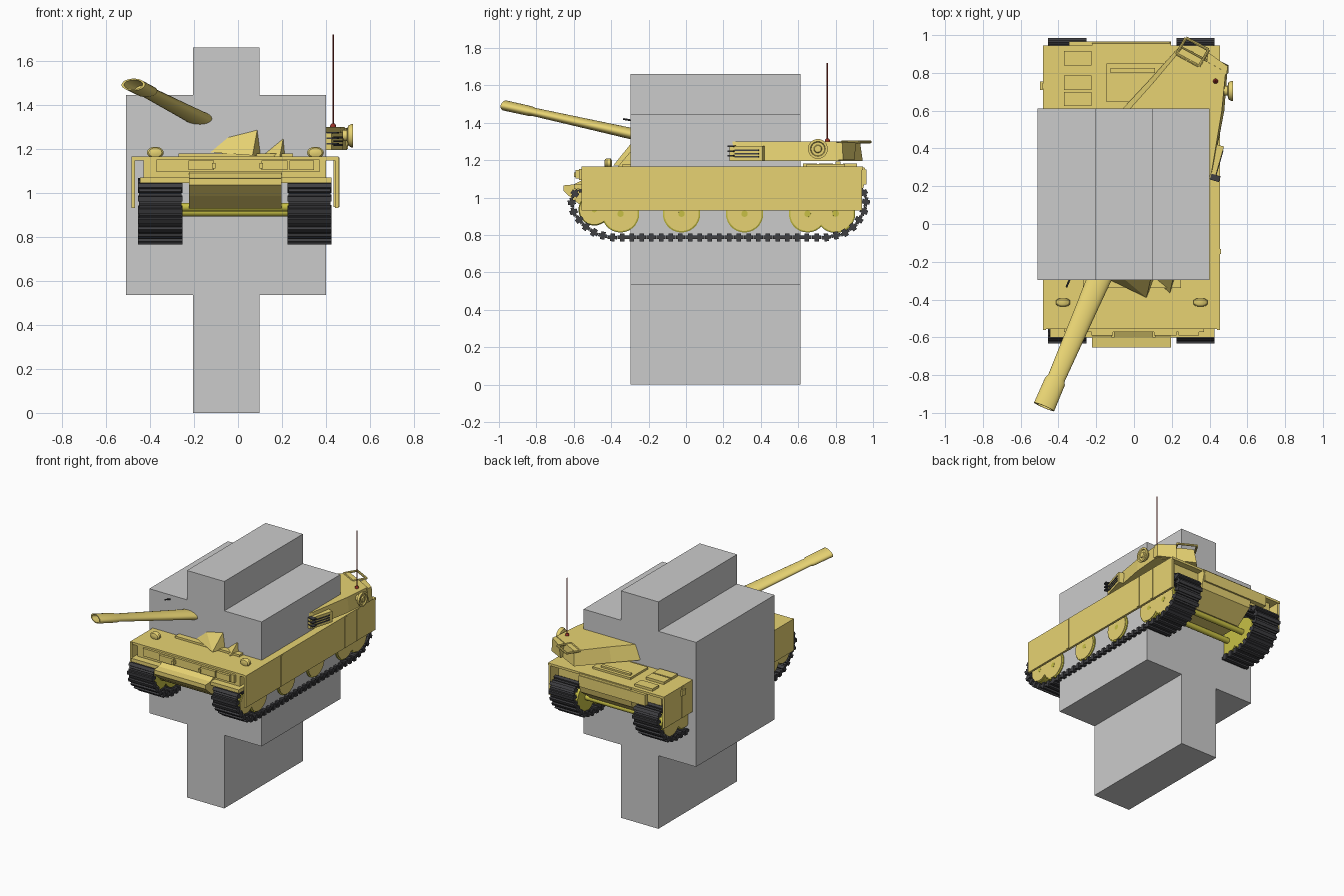
import bpy, bmesh, math
from mathutils import Vector, Matrix

if "Cube" in bpy.data.objects:
    bpy.data.objects.remove(bpy.data.objects["Cube"])


def material(name, rgb):
    m = bpy.data.materials.new(name)
    m.diffuse_color = (*rgb, 1)
    m.use_nodes = True
    m.node_tree.nodes["Principled BSDF"].inputs["Base Color"].default_value = m.diffuse_color
    return m


GOLD = material("gold", (0.80, 0.65, 0.17))
OLIVE = material("olive", (0.58, 0.53, 0.06))
BLACK = material("black", (0.05, 0.05, 0.055))
RED = material("dark_red", (0.30, 0.03, 0.02))
CX = -0.015  # tank centre line


def finish(name, bm, mat, smooth=False):
    bmesh.ops.recalc_face_normals(bm, faces=bm.faces)
    me = bpy.data.meshes.new(name)
    bm.to_mesh(me)
    bm.free()
    ob = bpy.data.objects.new(name, me)
    bpy.context.collection.objects.link(ob)
    if mat:
        me.materials.append(mat)
    if smooth:
        bpy.ops.object.select_all(action='DESELECT')
        ob.select_set(True)
        bpy.context.view_layer.objects.active = ob
        bpy.ops.object.shade_smooth_by_angle(angle=math.radians(35))
    return ob


def box(name, x, y, z, mat=GOLD, turn=0):
    bm = bmesh.new()
    c = Vector((sum(x) / 2, sum(y) / 2, sum(z) / 2))
    size = (x[1] - x[0], y[1] - y[0], z[1] - z[0], 1)
    bmesh.ops.create_cube(bm, size=1, matrix=Matrix.Translation(c)
                          @ Matrix.Rotation(math.radians(turn), 4, 'Z') @ Matrix.Diagonal(size))
    return finish(name, bm, mat)


def loft(name, a, b, mat=GOLD):
    """Solid between two outlines with the same number of points."""
    bm = bmesh.new()
    va, vb = [bm.verts.new(p) for p in a], [bm.verts.new(p) for p in b]
    bm.faces.new(va)
    bm.faces.new(vb)
    for i in range(len(a)):
        j = (i + 1) % len(a)
        bm.faces.new((va[i], va[j], vb[j], vb[i]))
    return finish(name, bm, mat)


def hull(name, pts, mat=GOLD):
    bm = bmesh.new()
    vs = [bm.verts.new(p) for p in pts]
    bmesh.ops.convex_hull(bm, input=vs)
    return finish(name, bm, mat)


def lathe(name, profile, origin, axis, mat=GOLD, n=24, flat=1.0):
    """Revolve (distance, radius) points round an axis; flat squashes the height."""
    d = Vector(axis).normalized()
    u = d.cross(Vector((0, 0, 1)))
    u = u.normalized() if u.length > 1e-4 else Vector((1, 0, 0))
    v = u.cross(d) * flat
    bm = bmesh.new()
    rings = []
    for t, r in profile:
        ring = []
        for i in range(n):
            a = 2 * math.pi * i / n
            ring.append(bm.verts.new(Vector(origin) + d * t + (u * math.cos(a) + v * math.sin(a)) * r))
        rings.append(ring)
    for p, q in zip(rings, rings[1:]):
        for i in range(n):
            j = (i + 1) % n
            bm.faces.new((p[i], p[j], q[j], q[i]))
    bm.faces.new(rings[0])
    bm.faces.new(rings[-1])
    return finish(name, bm, mat, True)


def bar(name, p, q, r, mat=GOLD, n=8):
    d = Vector(q) - Vector(p)
    return lathe(name, [(0, r), (d.length, r)], p, d, mat, n)


# Grey cross-shaped block
L, l, r, R = -0.51, -0.205, 0.097, 0.40
cross = [(l, 0), (r, 0), (r, .535), (R, .535), (R, 1.445), (r, 1.445), (r, 1.66),
         (l, 1.66), (l, 1.445), (L, 1.445), (L, .535), (l, .535)]
loft("cross_block", [(x, -.297, z) for x, z in cross], [(x, .612, z) for x, z in cross], None)

# Lower hull, upper hull and fenders
side = [(-.55, 1.16), (-.56, 1.09), (-.60, 1.07), (-.655, 1.065), (-.655, 1.035), (-.60, .985),
        (-.52, .93), (.82, .93), (.94, 1.02), (.965, 1.12), (.955, 1.16)]
loft("lower_hull", [(-.222, y, z) for y, z in side], [(.197, y, z) for y, z in side])
box("deck", (-.483, .455), (-.555, .945), (1.148, 1.165))
box("upper_hull", (-.43, .40), (-.55, .90), (1.07, 1.15))
box("front_fender", (-.445, .425), (-.60, -.5), (1.045, 1.07))
box("front_panel", (-.37, .37), (-.572, -.54), (1.095, 1.152))
box("rear_plate", (-.345, .19), (.93, .965), (1.07, 1.15))
for x0, x1 in ((-.225, -.11), (.107, .225), (.235, .345)):
    box("front_box", (x0, x1), (-.59, -.56), (1.103, 1.148))
for x in (-.11, .105):
    box("tow_bracket", (x - .008, x + .008), (-.60, -.56), (1.11, 1.135))

# Side skirts with straps
for s, x in ((-1, -.475), (1, .448)):
    box("side_skirt", (x - .008, x + .008), (-.56, .94), (.932, 1.165))
    for y in (-.145, .59, .73):
        box("skirt_strap", (x - .013, x + .013), (y - .013, y + .013), (.935, 1.16))
box("left_lug", (-.497, -.48), (.71, .755), (1.10, 1.14))

# Deck fittings
box("front_hatch", (-.27, .25), (-.34, -.25), (1.16, 1.18))
box("engine_hatch", (-.145, .16), (.645, .85), (1.16, 1.18))
box("hatch_bar", (-.125, .11), (.80, .826), (1.175, 1.192))
for y in (.625, .71, .84):
    box("engine_grille", (-.37, -.225), (y, y + .075), (1.16, 1.183))
for x in (-.376, .352):
    lathe("headlight", [(-.02, .022), (-.012, .036), (.008, .038), (.018, .030), (.022, .012)],
          (x, -.415, 1.183), (0, -1, 0), flat=.7)

# Tracks: links laid along a closed path
path = [(.75, .787), (.84, .805), (.91, .855), (.953, .93), (.965, .99), (.945, 1.035), (.89, 1.05),
        (-.53, 1.045), (-.59, 1.03), (-.613, .985), (-.60, .92), (-.55, .855), (-.48, .805), (-.40, .787)]
path = [Vector(p) for p in path]
segs = list(zip(path, path[1:] + path[:1]))
total = sum((b - a).length for a, b in segs)
count = 66


def along(s):
    s %= total
    for a, b in segs:
        if s <= (b - a).length:
            return a + (b - a) * (s / (b - a).length)
        s -= (b - a).length
    return path[0]


for x0, x1, label in ((-.455, -.252, "left"), (.225, .425, "right")):
    bm = bmesh.new()
    for i in range(count):
        s = total * i / count
        p = along(s)
        t = along(s + .015) - along(s - .015)
        place = (Matrix.Translation((sum((x0, x1)) / 2, p.x, p.y))
                 @ Matrix.Rotation(math.atan2(t.y, t.x), 4, 'X'))
        for w, length, thick in ((x1 - x0 - .008, .050, .018), (x1 - x0, .024, .042)):
            bmesh.ops.create_cube(bm, size=1, matrix=place @ Matrix.Diagonal((w, length, thick, 1)))
    finish(label + "_track", bm, BLACK)

# Road wheels, idlers and sprockets with raised rings
wheels = [(y, .913, .1) for y in (-.35, -.024, .313, .65)] + [(-.49, .935, .085), (.80, .915, .105)]
for s in (-1, 1):
    for y, z, rad in wheels:
        ring = [(-.08, 1), (.082, 1), (.086, .94), (.086, .80), (.055, .76), (.055, .62), (.086, .58),
                (.086, .36), (.055, .32), (.055, .2), (.092, .17), (.092, .05)]
        lathe("wheel", [(t, k * rad) for t, k in ring], (CX + s * .34, y, z), (s, 0, 0), OLIVE, 28)
        bar("axle", (CX, y, z), (CX + s * .33, y, z), .02, OLIVE, 12)
        lathe("wheel_rim", [(0, rad * .92), (.004, rad * .92), (.004, rad * .82)],
              (CX + s * .427, y, z), (s, 0, 0), GOLD, 28)

# Turned turret: base, body and front wedges
low = [(-.07, .60), (.075, .755), (.245, .945), (.495, .815), (.478, .60), (.425, .32),
       (.25, -.2), (-.2, -.2), (-.28, .1)]
top = [(-.03, .60), (.10, .745), (.255, .93), (.485, .805), (.465, .60), (.41, .27),
       (.22, -.15), (-.17, -.15), (-.24, .1)]
loft("turret_body", [(x, y, 1.195) for x, y in low], [(x, y, 1.30) for x, y in top])
lathe("turret_ring", [(0, .30), (.05, .30)], (.03, .2, 1.15), (0, 0, 1), n=32)
hull("turret_front_wedge", [(-.14, -.29, 1.185), (.066, -.39, 1.17), (.105, -.29, 1.17), (.09, -.285, 1.30),
                            (-.06, -.285, 1.262), (.05, -.1, 1.3), (-.1, -.1, 1.2)])
hull("turret_side_wedge", [(.105, -.29, 1.17), (.19, -.365, 1.165), (.215, -.29, 1.165),
                           (.208, -.285, 1.26), (.15, -.1, 1.25)])

# Gun barrel, wide and flat, with a hollow muzzle
start, tip = Vector((-.12, -.14, 1.308)), Vector((-.476, -.968, 1.492))
n = (tip - start).length
lathe("gun_barrel", [(0, .068), (n * .35, .058), (n - .17, .047), (n - .15, .056), (n, .058),
                     (n, .046), (n - .12, .042)], start, tip - start, n=24, flat=.48)
bar("sight_rod", (-.335, -.28, 1.41), (-.358, -.335, 1.42), .005, BLACK)

# Grille box on the turret flank
box("flank_box", (.405, .452), (.235, .42), (1.195, 1.275), GOLD, -16)
for z in (1.218, 1.235, 1.252):
    box("flank_slit", (.43, .456), (.26, .395), (z - .004, z + .004), BLACK, -16)
for z in (1.225, 1.25, 1.275):
    box("front_slit", (.405, .455), (.228, .26), (z - .006, z + .002), BLACK, -16)

# Searchlight drum
lathe("searchlight", [(0, .025), (.025, .025), (.03, .045), (.045, .053), (.053, .053), (.053, .040),
                      (.046, .036), (.046, .022), (.053, .018)], (.47, .705, 1.26), (1, 0, 0))

# Rear basket frame and antenna
frame = [(.225, .90, 1.297), (.275, .985, 1.297), (.395, .922, 1.297), (.345, .835, 1.297)]
for a, b in zip(frame, frame[1:] + frame[:1]):
    bar("basket_bar", a, b, .008)
loft("basket_end", [(.385, .90, 1.20), (.50, .84, 1.20), (.50, .80, 1.20), (.385, .86, 1.20)],
     [(.39, .91, 1.295), (.497, .835, 1.295), (.49, .79, 1.295), (.385, .85, 1.295)])
lathe("antenna_base", [(0, .014), (.012, .012), (.018, .006)], (.432, .756, 1.298), (0, 0, 1), RED, 12)
bar("antenna", (.432, .756, 1.30), (.432, .756, 1.72), .0035, RED)
